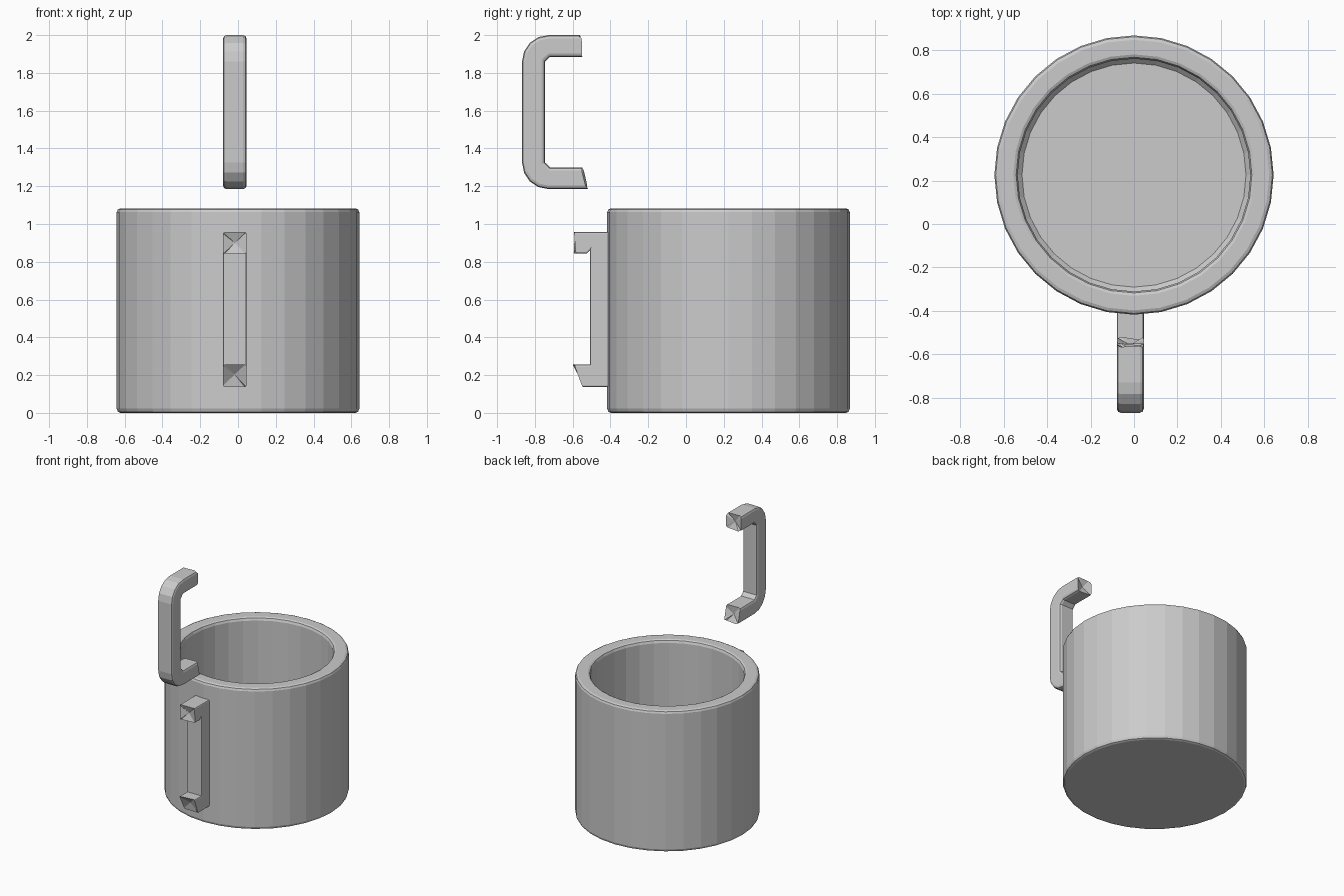
import bpy, bmesh, math, random
from mathutils import Vector

if "Cube" in bpy.data.objects:
    bpy.data.objects.remove(bpy.data.objects["Cube"])

random.seed(4)
CUP_Y = 0.225      # cup axis position
BAR_X = -0.017     # handle centre plane
BAR_HALF = 0.062   # half handle width


def finish(bm, name):
    bmesh.ops.recalc_face_normals(bm, faces=bm.faces)
    mesh = bpy.data.meshes.new(name)
    bm.to_mesh(mesh)
    bm.free()
    obj = bpy.data.objects.new(name, mesh)
    bpy.context.collection.objects.link(obj)
    return obj


def lathe(name, profile, sides):
    """Spin an (r, z) profile that starts and ends on the axis."""
    bm = bmesh.new()
    verts = [bm.verts.new((0, CUP_Y - r, z)) for r, z in profile]
    edges = [bm.edges.new(p) for p in zip(verts, verts[1:])]
    bmesh.ops.spin(bm, geom=verts + edges, cent=(0, CUP_Y, 0), axis=(0, 0, 1),
                   angle=math.tau, steps=sides, use_duplicate=False)
    bmesh.ops.remove_doubles(bm, verts=bm.verts, dist=0.0005)
    return finish(bm, name)


def arc(cy, cz, r, start, end, n=4):
    return [(cy + r * math.cos(math.radians(start + (end - start) * i / n)),
             cz + r * math.sin(math.radians(start + (end - start) * i / n)))
            for i in range(n + 1)]


def bar(name, outline, broken):
    """Extrude a (y, z) outline across x, chamfer it and roughen broken ends.
    broken holds (first point, second point) of each fractured edge."""
    bm = bmesh.new()
    face = bm.faces.new([bm.verts.new((BAR_X - BAR_HALF, y, z)) for y, z in outline])
    moved = bmesh.ops.extrude_face_region(bm, geom=[face])["geom"]
    bmesh.ops.translate(bm, verts=[v for v in moved if isinstance(v, bmesh.types.BMVert)],
                        vec=(2 * BAR_HALF, 0, 0))
    bmesh.ops.recalc_face_normals(bm, faces=bm.faces)
    mids = [Vector((BAR_X, (a[0] + b[0]) / 2, (a[1] + b[1]) / 2)) for a, b in broken]

    def is_end(e):
        m = (e.verts[0].co + e.verts[1].co) / 2
        return any((Vector((BAR_X, m.y, m.z)) - q).length < 0.002 for q in mids)

    long_edges = [e for e in bm.edges
                  if abs(e.verts[0].co.x - e.verts[1].co.x) < 1e-4 and not is_end(e)]
    bmesh.ops.bevel(bm, geom=long_edges, offset=0.018, segments=2, profile=0.5,
                    affect='EDGES', clamp_overlap=True)
    # fracture facets
    for q in mids:
        f = min(bm.faces, key=lambda f: (f.calc_center_median() - q).length)
        for v in f.verts:
            v.co.y += random.uniform(-0.008, 0.008)
        bmesh.ops.poke(bm, faces=[f], offset=-0.02)
    return finish(bm, name)


# Cup with thick wall and softened rims
lathe("cup", [(0, 0), (0.622, 0), (0.636, 0.006), (0.642, 0.022),
              (0.642, 1.063), (0.636, 1.077), (0.622, 1.083),
              (0.555, 1.083), (0.542, 1.077), (0.535, 1.06),
              (0.535, 0.125), (0.515, 0.105), (0, 0.105)], 32)

# Handle remnant still fixed to the cup
top_end = ((-0.588, 0.957), (-0.588, 0.843))
low_end = ((-0.594, 0.255), (-0.545, 0.137))
bar("handle_base",
    [(-0.39, 0.957), *top_end, (-0.525, 0.843), (-0.508, 0.86),
     (-0.508, 0.255), *low_end, (-0.39, 0.137)],
    [top_end, low_end])

# Snapped-off grip floating above
grip_top = ((-0.555, 1.885), (-0.56, 2.0))
grip_low = ((-0.525, 1.185), (-0.55, 1.30))
bar("handle_grip",
    [*grip_top, *arc(-0.728, 1.86, 0.14, 90, 180), *arc(-0.728, 1.325, 0.14, 180, 270),
     *grip_low, (-0.72, 1.30), (-0.746, 1.325), (-0.746, 1.86), (-0.72, 1.885)],
    [grip_top, grip_low])
